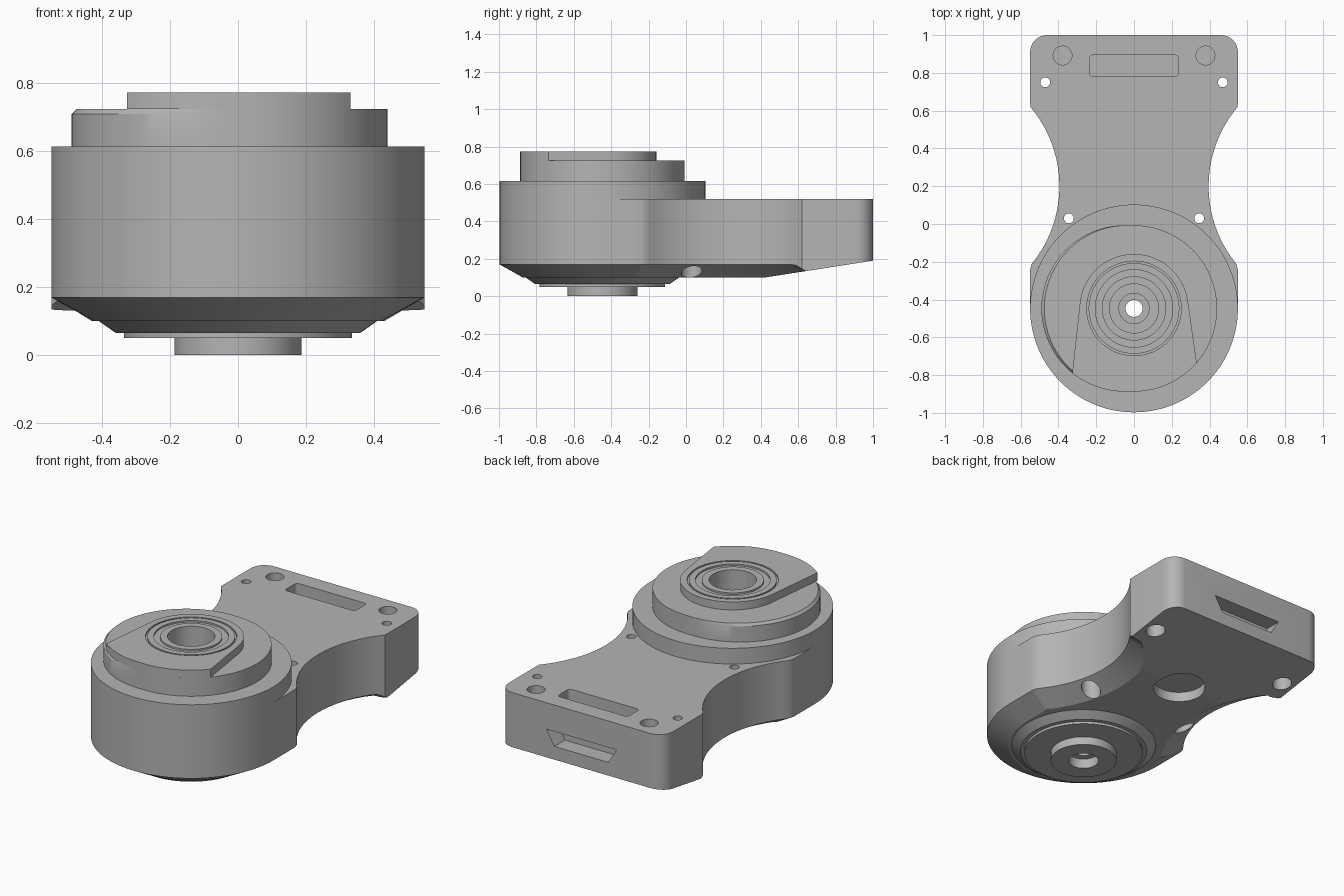
import bpy, bmesh
from math import sin, cos, pi, radians, sqrt

if "Cube" in bpy.data.objects:
    bpy.data.objects.remove(bpy.data.objects["Cube"])

GREY = (0.46, 0.46, 0.46, 1)
mat = bpy.data.materials.new("plain grey")
mat.use_nodes = True
mat.diffuse_color = GREY
mat.node_tree.nodes["Principled BSDF"].inputs["Base Color"].default_value = GREY

AXIS_Y = -0.447   # centre of the round housing


def loft(name, rings):
    """Closed solid skinned through rings that share a point count."""
    bm = bmesh.new()
    loops = [[bm.verts.new(p) for p in ring] for ring in rings]
    n = len(loops[0])
    for a, b in zip(loops, loops[1:]):
        for i in range(n):
            j = (i + 1) % n
            bm.faces.new((a[i], a[j], b[j], b[i]))
    bm.faces.new(loops[0][::-1])
    bm.faces.new(loops[-1])
    bmesh.ops.remove_doubles(bm, verts=bm.verts, dist=0.0004)
    bmesh.ops.recalc_face_normals(bm, faces=bm.faces)
    mesh = bpy.data.meshes.new(name)
    bm.to_mesh(mesh)
    bm.free()
    mesh.materials.append(mat)
    obj = bpy.data.objects.new(name, mesh)
    bpy.context.collection.objects.link(obj)
    return obj


def arc(cx, cy, r, a0, a1, steps):
    angles = [radians(a0 + (a1 - a0) * i / steps) for i in range(steps + 1)]
    return [(cx + r * cos(a), cy + r * sin(a)) for a in angles]


def at(points, z):
    return [(x, y, z) for x, y in points]


def turned(name, profile, x=0, y=AXIS_Y, n=96):
    """Round part from (radius, height) pairs."""
    return loft(name, [at(arc(x, y, r, 0, 360 - 360 / n, n - 1), z) for r, z in profile])


def cut(targets, cutter):
    cutter.hide_render = True
    for obj in targets:
        mod = obj.modifiers.new("cut", 'BOOLEAN')
        mod.operation = 'DIFFERENCE'
        mod.solver = 'EXACT'
        mod.object = cutter
        bpy.context.view_layer.objects.active = obj
        bpy.ops.object.modifier_apply(modifier=mod.name)
    bpy.data.objects.remove(cutter)


# Body outline, right half from the front up to the back, then mirrored
half = arc(0, AXIS_Y, 0.55, -90, 0, 28)
half += [(0.55, -0.3), (0.55, -0.24)]
for i in range(25):
    y = -0.21 + 0.83 * i / 24
    half.append((1.045 - sqrt(0.65 ** 2 - (y - 0.2) ** 2), y))
half += [(0.55, 0.66), (0.55, 0.72), (0.55, 0.8)]
half += arc(0.46, 0.91, 0.09, 0, 90, 8)
outline = half + [(-x, y) for x, y in reversed(half[1:])]

# Lower edge bevel, fading out towards the wide back end
lower, edge = [], []
count = len(outline)
for i, (x, y) in enumerate(outline):
    (px, py), (qx, qy) = outline[i - 1], outline[(i + 1) % count]
    tx, ty = qx - px, qy - py
    length = sqrt(tx * tx + ty * ty)
    fade = max(0, min(1, (0.7 - y) / 0.12))
    d = 0.125 * fade
    lower.append((x - d * ty / length, y + d * tx / length, 0.1))
    edge.append((x, y, 0.1 + 0.07 * fade))
body = loft("gearbox_body", [lower, edge, at(outline, 0.52)])

# Sloping underside at the back
slope = [(0.1, 0.05), (1.1, 0.2055), (1.1, -0.1), (0.1, -0.1)]
cut([body], loft("slope_cutter", [[(x, y, z) for y, z in slope] for x in (-1, 1)]))

# Round pocket underneath
cut([body], turned("pocket_cutter", [(0.147, 0), (0.147, 0.16)], 0, 0.4, 64))

for side in (-1, 1):
    # Screw holes with counterbores from below
    for x, y, depth in ((0.345, 0.03, 0.3), (0.47, 0.75, 0.26)):
        steps = [(0.055, 0), (0.055, depth), (0.026, depth), (0.026, 0.7)]
        cut([body], turned("screw_cutter", steps, side * x, y, 32))
    # Blind holes in the back corners
    cut([body], turned("corner_cutter", [(0.05, 0.38), (0.05, 0.7)], side * 0.378, 0.892, 32))

# Shallow rounded slot on top
slot = []
for cx, cy, a in ((0.215, 0.875, 0), (-0.215, 0.875, 90), (-0.215, 0.8, 180), (0.215, 0.8, 270)):
    slot += arc(cx, cy, 0.02, a, a + 90, 5)
cut([body], loft("slot_cutter", [at(slot, 0.44), at(slot, 0.7)]))

# Tapered slot in the back wall
tapered = [(-0.235, 0.36), (0.235, 0.36), (0.18, 0.27), (-0.18, 0.27)]
cut([body], loft("back_slot_cutter", [[(x, y, z) for x, z in tapered] for y in (0.9, 1.1)]))

# Round housing above the body and stepped cap below it
housing = turned("upper_housing", [(0.55, 0.52), (0.55, 0.615)], n=112)
cap = turned("lower_cap", [(0.41, 0.1), (0.36, 0.065), (0.336, 0.065), (0.336, 0.05),
                           (0.187, 0.05), (0.187, 0)])


def stretched(shift):
    """Circle with its left half pushed outwards."""
    right = arc(0, AXIS_Y, 0.44, -90, 90, 40)
    left = arc(-shift, AXIS_Y, 0.44, 90, 270, 40)
    return right + left


rim = loft("output_rim", [at(stretched(0.05), 0.615), at(stretched(0.05), 0.71),
                          at(stretched(0.035), 0.725)])

# Top plate: round nose at the back, slanted sides, curved front
plate_shape = (arc(-0.05, AXIS_Y, 0.44, -129, -90, 12) + arc(0, AXIS_Y, 0.44, -90, -41, 16)
               + arc(0, AXIS_Y, 0.288, 8, 172, 40))
plate = loft("output_plate", [at(plate_shape, 0.725), at(plate_shape, 0.773)])

# Stepped shaft bore through every part on the axis
bore = turned("bore_cutter", [(0.085, -0.1), (0.085, 0.06), (0.045, 0.06), (0.045, 0.48),
                              (0.08, 0.48), (0.08, 0.56), (0.13, 0.56), (0.13, 0.9)])
cut([body, housing, cap, rim, plate], bore)

# Bearing seat grooves in the plate
for inner, outer in ((0.24, 0.25), (0.17, 0.205)):
    groove = turned("groove_cutter", [(outer, 0.763), (outer, 0.85)])
    cut([groove], turned("groove_core", [(inner, 0.7), (inner, 0.9)]))
    cut([plate], groove)

# Smooth shading with sharp edges kept
for obj in (body, housing, cap, rim, plate):
    bpy.ops.object.select_all(action='DESELECT')
    obj.select_set(True)
    bpy.context.view_layer.objects.active = obj
    bpy.ops.object.shade_smooth_by_angle(angle=radians(25))
